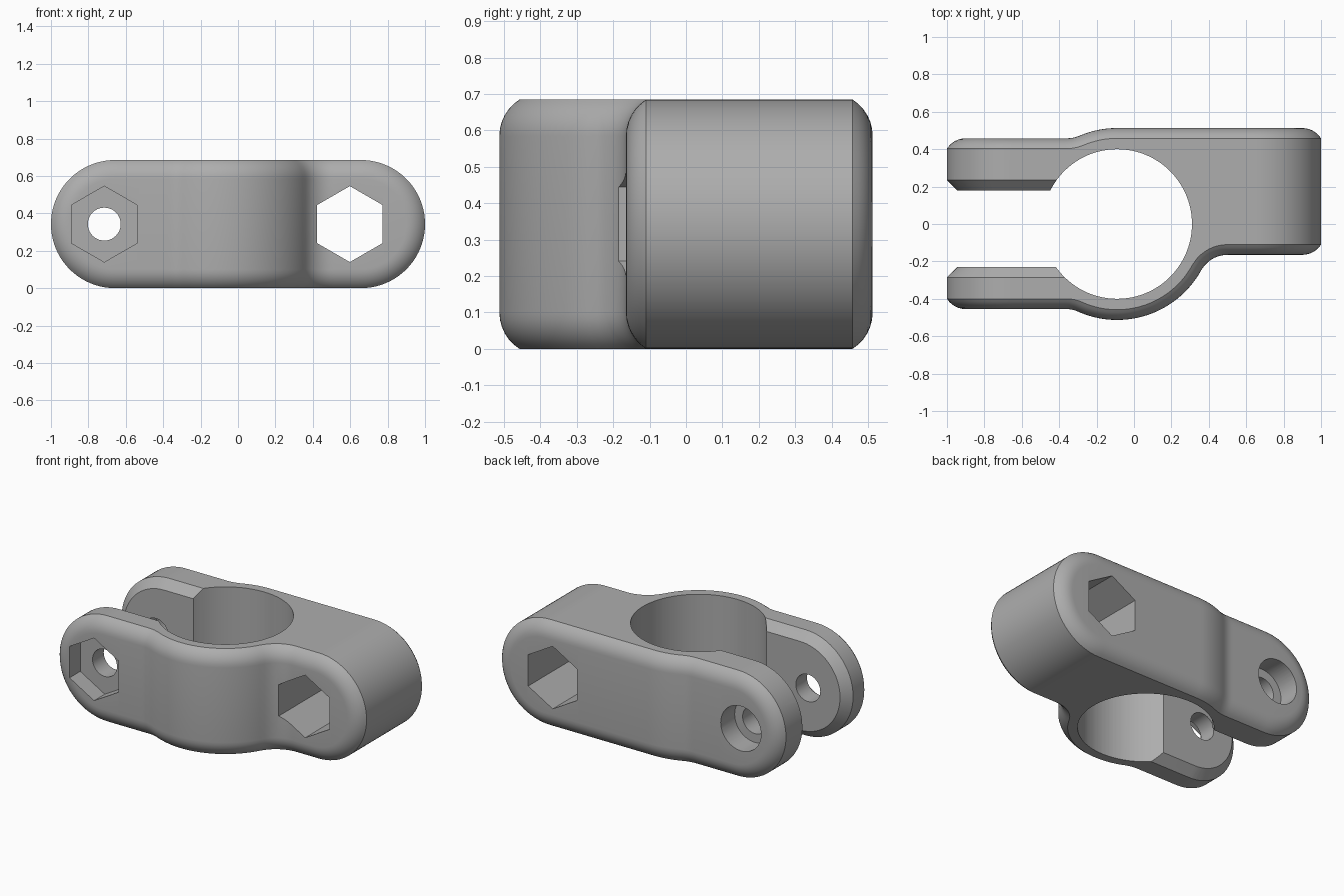
import bpy, bmesh, math
from mathutils import Matrix

if "Cube" in bpy.data.objects:
    bpy.data.objects.remove(bpy.data.objects["Cube"])

R, CX, ZC = 0.3425, 0.6575, 0.3425      # end radius, end centre, mid height
BX, BR, OR = -0.09, 0.40, 0.513         # bore centre, bore radius, collar radius
EDGE_IN, EDGE_DROP = 0.10, 0.055        # rounded rim size

mat = bpy.data.materials.new("grey")
mat.diffuse_color = (0.42, 0.42, 0.42, 1)
mat.use_nodes = True
mat.node_tree.nodes["Principled BSDF"].inputs["Base Color"].default_value = mat.diffuse_color


def blend(x, level, xc):
    """Concave fillet joining a flat at 'level' (starting at xc) to the collar circle."""
    r = ((xc - BX) ** 2 + level ** 2 - OR ** 2) / (2 * (OR - level))
    tangent = BX + (xc - BX) * OR / (OR + r)
    if abs(x - BX) >= abs(xc - BX):
        return level
    if abs(x - BX) > abs(tangent - BX):
        return level + r - math.sqrt(r * r - (x - xc) ** 2)
    return math.sqrt(OR ** 2 - (x - BX) ** 2)


def front(x):
    return -(blend(x, 0.455, -0.36) if x < BX else blend(x, 0.165, 0.50))


def back(x):
    return blend(x, 0.458, -0.36) if x < BX else OR


def finish(bm, name):
    bmesh.ops.recalc_face_normals(bm, faces=bm.faces)
    me = bpy.data.meshes.new(name)
    bm.to_mesh(me)
    bm.free()
    ob = bpy.data.objects.new(name, me)
    bpy.context.collection.objects.link(ob)
    me.materials.append(mat)
    return ob


def ring(bm, face, inward, inset, drop):
    """One capsule outline laid on a contoured face, moved inward along its normal."""
    top, rad, n, m = [], R - inset, 20, 80
    for i in range(n):
        a = math.pi - i / n * math.pi / 2
        top.append((-CX + rad * math.cos(a), face(-CX) + inward * drop, rad * math.sin(a)))
    for i in range(m + 1):
        x = -CX + 2 * CX * i / m
        s = (face(x + 1e-4) - face(x - 1e-4)) / 2e-4
        k = inward * drop / math.hypot(1, s)
        top.append((x - s * k, face(x) + k, rad))
    for i in range(1, n + 1):
        a = math.pi / 2 * (1 - i / n)
        top.append((CX + rad * math.cos(a), face(CX) + inward * drop, rad * math.sin(a)))
    upper = [bm.verts.new((x, y, ZC + z)) for x, y, z in top]
    lower = [bm.verts.new((x, y, ZC - z)) for x, y, z in top[1:-1]]
    return upper, [upper[0]] + lower + [upper[-1]]


def bridge(bm, a, b):
    for p, q in zip(a, b):
        for i in range(len(p) - 1):
            bm.faces.new((p[i], p[i + 1], q[i + 1], q[i]))


def cap(bm, r):
    u, l = r
    for i in range(len(u) - 1):
        bm.faces.new(list(dict.fromkeys((u[i], u[i + 1], l[i + 1], l[i]))))


def clamp_body():
    bm = bmesh.new()
    ang = 2 * math.atan(EDGE_DROP / EDGE_IN)
    rad = EDGE_IN / math.sin(ang)
    steps = [ang * i / 6 for i in range(7)]
    rim = [(EDGE_IN - rad * math.sin(t), rad * (1 - math.cos(t))) for t in steps]
    rings = [ring(bm, front, 1, *p) for p in rim]
    rings += [ring(bm, back, -1, *p) for p in reversed(rim)]
    for a, b in zip(rings, rings[1:]):
        bridge(bm, a, b)
    cap(bm, rings[0])
    cap(bm, rings[-1])
    return finish(bm, "clamp_body")


def prism_y(name, x, radius, y0, y1, sides):
    """Cylinder or hexagon along y with a corner pointing up."""
    bm = bmesh.new()
    bmesh.ops.create_cone(bm, cap_ends=True, segments=sides, radius1=radius,
                          radius2=radius, depth=y1 - y0,
                          matrix=Matrix.Translation((x, (y0 + y1) / 2, ZC))
                          @ Matrix.Rotation(math.pi / 2, 4, 'X'))
    return finish(bm, name)


def bore():
    bm = bmesh.new()
    bmesh.ops.create_cone(bm, cap_ends=True, segments=96, radius1=BR, radius2=BR, depth=2,
                          matrix=Matrix.Translation((BX, 0, ZC)))
    return finish(bm, "bore_cutter")


def slot():
    bm = bmesh.new()
    bmesh.ops.create_cube(bm, size=1, matrix=Matrix.Translation((-0.65, -0.025, ZC))
                          @ Matrix.Diagonal((1.12, 0.41, 2, 1)))
    return finish(bm, "slot_cutter")


def slot_chamfer():
    """Wedge section swept round the slotted end to bevel the inner rims."""
    bm = bmesh.new()
    section = [(-0.1, -0.385), (0.1, -0.185), (0.1, 0.135), (-0.1, 0.335)]
    path = [(BX, 0, 1)]
    for i in range(41):
        a = math.pi / 2 + math.pi * i / 40
        path.append((-CX, math.cos(a), math.sin(a)))
    path.append((BX, 0, -1))
    rows = [[bm.verts.new((x + c * (R - d), y, ZC + s * (R - d))) for d, y in section]
            for x, c, s in path]
    for a, b in zip(rows, rows[1:]):
        for i in range(4):
            j = (i + 1) % 4
            bm.faces.new((a[i], a[j], b[j], b[i]))
    bm.faces.new(rows[0])
    bm.faces.new(rows[-1])
    return finish(bm, "slot_chamfer_cutter")


body = clamp_body()
cutters = [
    bore(), slot(), slot_chamfer(),
    prism_y("hex_socket_cutter", 0.598, 0.203, -1, 1, 6),
    prism_y("nut_pocket_cutter", -0.715, 0.203, -1, -0.345, 6),
    prism_y("bolt_hole_cutter", -0.715, 0.088, -1.1, 1.1, 40),
    prism_y("bolt_head_cutter", -0.715, 0.145, 0.315, 1, 48),
]
bpy.context.view_layer.objects.active = body
for c in cutters:
    mod = body.modifiers.new(c.name, 'BOOLEAN')
    mod.operation, mod.solver, mod.object = 'DIFFERENCE', 'EXACT', c
    bpy.ops.object.modifier_apply(modifier=mod.name)
for c in cutters:
    bpy.data.objects.remove(c)

body.select_set(True)
bpy.ops.object.shade_smooth_by_angle(angle=math.radians(28))
